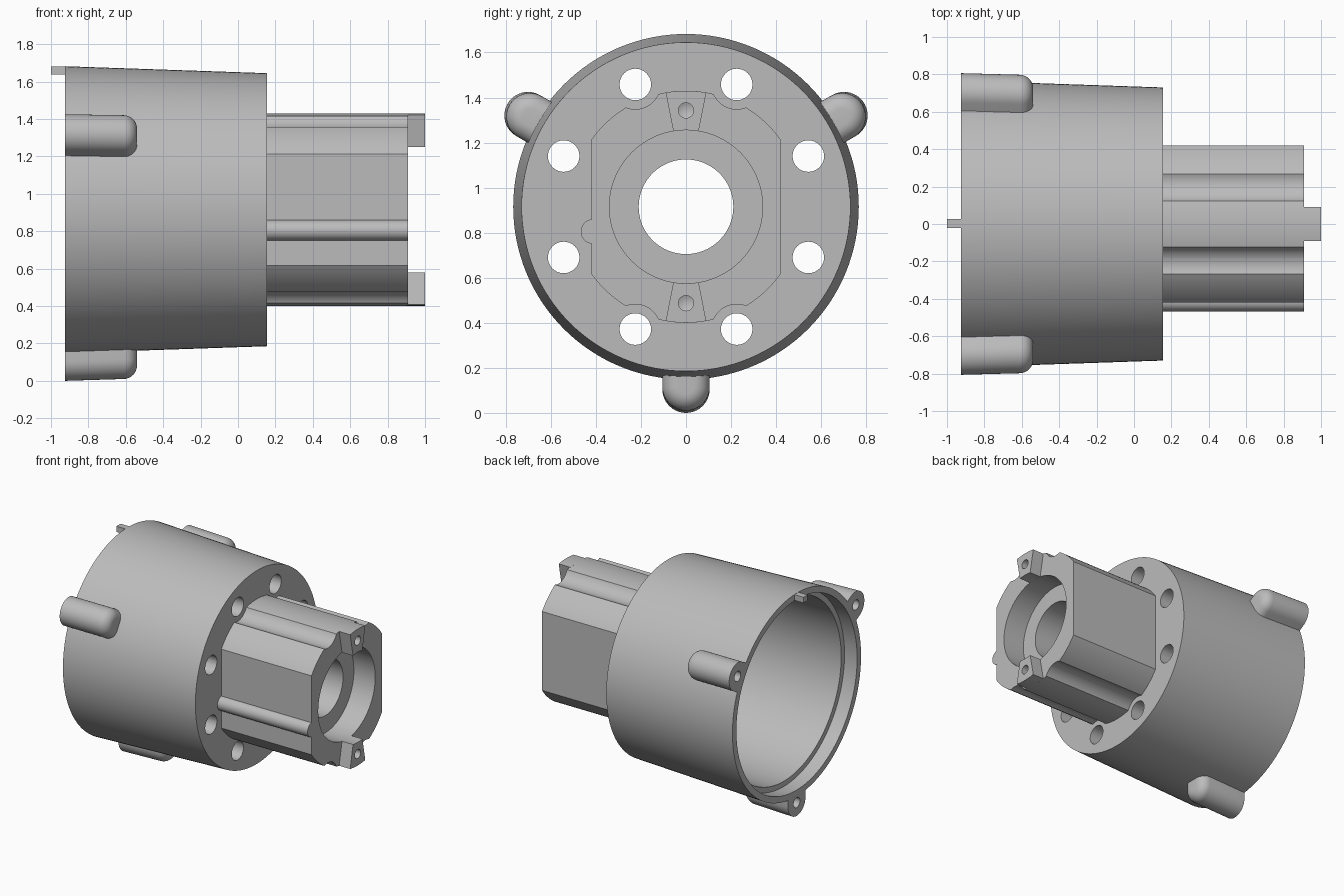
import bpy, bmesh, math
from mathutils import Matrix, Vector

if "Cube" in bpy.data.objects:
    bpy.data.objects.remove(bpy.data.objects["Cube"])

CZ = 0.915                      # height of the main axis, which runs along x
grey = bpy.data.materials.new("neutral grey")
grey.diffuse_color = (0.5, 0.5, 0.5, 1)
grey.use_nodes = True
grey.node_tree.nodes["Principled BSDF"].inputs["Base Color"].default_value = grey.diffuse_color


def finish(name, bm):
    bmesh.ops.remove_doubles(bm, verts=bm.verts, dist=1e-5)
    bmesh.ops.recalc_face_normals(bm, faces=bm.faces)
    me = bpy.data.meshes.new(name)
    bm.to_mesh(me)
    bm.free()
    me.materials.append(grey)
    ob = bpy.data.objects.new(name, me)
    bpy.context.collection.objects.link(ob)
    return ob


def lathe(bm, profile, y=0.0, z=0.0, n=96):
    """Revolve a closed (x, radius) profile about an x-parallel axis."""
    rings = []
    for i in range(n):
        a = 2 * math.pi * i / n
        rings.append([bm.verts.new((x, y + r * math.cos(a), CZ + z + r * math.sin(a)))
                      for x, r in profile])
    m = len(profile)
    for i in range(n):
        p, q = rings[i], rings[(i + 1) % n]
        for j in range(m):
            k = (j + 1) % m
            if profile[j][1] == 0 and profile[k][1] == 0:
                continue
            bm.faces.new((p[j], p[k], q[k], q[j]))
    bmesh.ops.remove_doubles(bm, verts=bm.verts, dist=1e-5)


def rod(bm, x0, x1, r, y, z, n=32):
    lathe(bm, [(x0, 0), (x0, r), (x1, r), (x1, 0)], y, z, n)


def loft(bm, layers):
    """Skin a list of equal-length point rings and cap both ends."""
    rings = [[bm.verts.new(p) for p in ring] for ring in layers]
    for p, q in zip(rings, rings[1:]):
        for j in range(len(p)):
            k = (j + 1) % len(p)
            bm.faces.new((p[j], p[k], q[k], q[j]))
    bm.faces.new(rings[0])
    bm.faces.new(rings[-1])


def boolean(ob, cutter, op='DIFFERENCE'):
    mod = ob.modifiers.new("cut", 'BOOLEAN')
    mod.operation, mod.object, mod.solver = op, cutter, 'EXACT'
    bpy.context.view_layer.objects.active = ob
    bpy.ops.object.modifier_apply(modifier=mod.name)
    bpy.data.objects.remove(cutter)


def box(bm, lo, hi):
    c = [(a + b) / 2 for a, b in zip(lo, hi)]
    s = [b - a for a, b in zip(lo, hi)]
    bmesh.ops.create_cube(bm, size=1,
                          matrix=Matrix.Translation(c) @ Matrix.Diagonal((*s, 1)))


SIGNS = [(1, 1), (1, -1), (-1, 1), (-1, -1)]

# Tapered hollow housing with stepped rim and end flange
bm = bmesh.new()
lathe(bm, [(-.925, .767), (.155, .73), (.155, .21), (.06, .21), (.06, .67),
           (-.82, .68), (-.82, .72), (-.925, .72)], n=128)
housing = finish("housing", bm)

# Eight holes through the flange
bm = bmesh.new()
for sy, sz in SIGNS:
    for a, b in ((.225, .543), (.543, .225)):
        rod(bm, 0, .3, .07, sy * a, sz * b)
boolean(housing, finish("flange_hole_cutter", bm))

# Neck: round bar with two flats, stepped bore and four screw grooves
bm = bmesh.new()
rod(bm, .155, .908, .515, 0, 0, 128)
neck = finish("neck", bm)
bm = bmesh.new()
box(bm, (0, -.42, 0), (1.1, .42, 2))
boolean(neck, finish("flat_cutter", bm), 'INTERSECT')
bm = bmesh.new()
lathe(bm, [(0, 0), (0, .21), (.73, .21), (.73, .34), (1.1, .34), (1.1, 0)])
for sy, sz in SIGNS:
    rod(bm, .1, 1.1, .112, sy * .225, sz * .545, 48)
boolean(neck, finish("bore_cutter", bm))

# Half-round key rib along the front flat
bm = bmesh.new()
rod(bm, .155, .908, .055, -.412, -.11)
rib = finish("key_rib", bm)

# Two wedge tabs on the neck end, each with a blind hole
tabs = []
for s in (1, -1):
    bm = bmesh.new()
    outline = []
    for r, w in ((.515, .09), (.34, -.056)):
        for i in range(7):
            y = w * (i / 3 - 1)
            outline.append((y, s * math.sqrt(r * r - y * y)))
    loft(bm, [[(x, y, CZ + z) for y, z in outline] for x in (.9, 1.0)])
    tab = finish("upper_tab" if s > 0 else "lower_tab", bm)
    bm = bmesh.new()
    lathe(bm, [(.915, 0), (.93, .034), (1.05, .034), (1.05, 0)], 0, s * .428, 24)
    boolean(tab, finish("tab_hole_cutter", bm))
    tabs.append(tab)

# Three screw lugs: rounded slot section with filleted end and blind hole
lugs = []
FIL = .07
stations = [(-.925, 0), (-.61, 0)] + [
    (-.61 + FIL * math.sin(t), FIL * (1 - math.cos(t)))
    for t in [math.pi / 2 * i / 8 for i in range(1, 9)]]
for n, deg in enumerate((30, 150, 270)):
    rad = Vector((0, math.cos(math.radians(deg)), math.sin(math.radians(deg))))
    tan = Vector((0, -rad.z, rad.y))
    axis = Vector((0, 0, CZ))
    layers = []
    for x, inset in stations:
        mid = .81 - .012 * (x + .925) / .385
        rr = .105 - inset
        pts = [(.73, -rr)]
        pts += [(mid + rr * math.sin(math.pi * i / 20), -rr * math.cos(math.pi * i / 20))
                for i in range(21)]
        pts.append((.73, rr))
        layers.append([axis + Vector((x, 0, 0)) + rad * u + tan * v for u, v in pts])
    bm = bmesh.new()
    loft(bm, layers)
    lug = finish(f"screw_lug_{n + 1}", bm)
    bm = bmesh.new()
    rod(bm, -1, -.68, .038, rad.y * .815, rad.z * .815, 24)
    boolean(lug, finish("lug_hole_cutter", bm))
    lugs.append(lug)

# Small locating pin on the rim
bm = bmesh.new()
box(bm, (-1.0, -.022, 1.637), (-.91, .027, 1.68))
pin = finish("locating_pin", bm)

# Smooth round surfaces, keep machined edges sharp
for ob in bpy.context.scene.objects:
    ob.select_set(True)
bpy.context.view_layer.objects.active = housing
bpy.ops.object.shade_smooth_by_angle(angle=math.radians(30))
